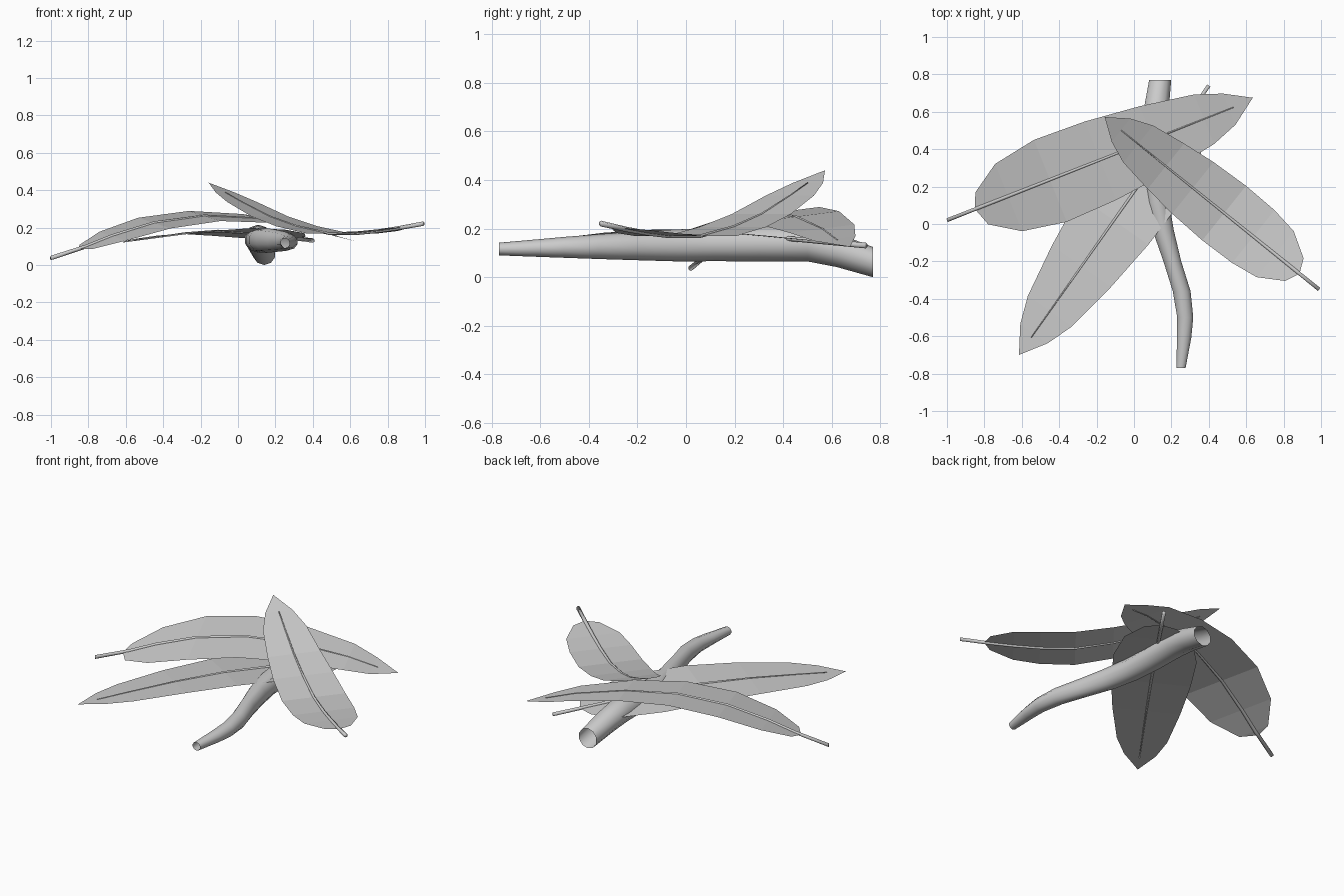
import bpy, bmesh
from math import cos, sin, pi
from mathutils import Vector

if "Cube" in bpy.data.objects:
    bpy.data.objects.remove(bpy.data.objects["Cube"])


def finish(bm, name, smooth):
    bmesh.ops.recalc_face_normals(bm, faces=bm.faces)
    me = bpy.data.meshes.new(name)
    bm.to_mesh(me)
    bm.free()
    for p in me.polygons:
        p.use_smooth = smooth
    ob = bpy.data.objects.new(name, me)
    bpy.context.collection.objects.link(ob)
    return ob


def tube(name, centres, radii, side, sides, capped):
    """Sweep a polygon along points; side is (half-width, half-height) axes."""
    bm = bmesh.new()
    across, up = side, Vector((0, 0, 1))
    rings = []
    for c, (rx, rz) in zip(centres, radii):
        rings.append([bm.verts.new(c + across * rx * cos(a) + up * rz * sin(a))
                      for a in (2 * pi * (i + 0.5) / sides for i in range(sides))])
    for a, b in zip(rings, rings[1:]):
        for i in range(sides):
            j = (i + 1) % sides
            bm.faces.new((a[i], a[j], b[j], b[i]))
    if capped:
        bm.faces.new(rings[0])
        bm.faces.new(rings[-1])
    return finish(bm, name, True)


def lerp(table, s):
    for (a, va), (b, vb) in zip(table, table[1:]):
        if s <= b:
            return va + (vb - va) * (s - a) / (b - a)
    return table[-1][1]


def leaf(name, tip, end, heights, widths, tilt, shift=0.0):
    """Blade sheet plus midrib; heights and widths are keyed by distance from the tip."""
    tip, end = Vector((*tip, 0)), Vector((*end, 0))
    length = (end - tip).length
    d = (end - tip) / length
    n = Vector((-d.y, d.x, 0))

    def at(s, w=0.0, dz=0.0):
        return tip + d * s + n * w + Vector((0, 0, lerp(heights, s) + w * tilt + dz))

    # blade
    bm = bmesh.new()
    rows = []
    for s, w in widths:
        rows.append([bm.verts.new(at(s))] if w == 0 else
                    [bm.verts.new(at(s, k * w + shift)) for k in (1, 0, -1)])
    for a, b in zip(rows, rows[1:]):
        for i in range(2):
            if len(a) == 1:
                bm.faces.new((a[0], b[i], b[i + 1]))
            elif len(b) == 1:
                bm.faces.new((a[i], b[0], a[i + 1]))
            else:
                bm.faces.new((a[i], b[i], b[i + 1], a[i + 1]))
    finish(bm, name + "_blade", False)

    # midrib and stalk
    stations = [0.115] + [s for s, w in widths if 0.2 < s and w > 0] + [length]
    pts = [at(s, shift * (1 - s / length)) for s in stations]
    rad = [(0.002 + 0.01 * s / length,) * 2 for s in stations]
    tube(name + "_midrib", pts, rad, n, 6, True)


# woody stem: x, y, z, half-width, half-height
STEM = [(.140, .77, .062, .062, .062), (.120, .62, .112, .070, .070),
        (.108, .50, .140, .075, .075), (.112, .30, .137, .072, .072),
        (.125, .12, .134, .066, .068), (.155, -.03, .131, .060, .066),
        (.205, -.20, .129, .050, .059), (.255, -.36, .126, .050, .051),
        (.274, -.50, .123, .045, .043), (.268, -.61, .120, .040, .036),
        (.251, -.77, .116, .026, .026)]
tube("stem", [Vector(p[:3]) for p in STEM], [p[3:] for p in STEM],
     Vector((1, 0, 0)), 10, False)

# blade half-widths, shared by the two long leaves
LONG = [(0, 0), (.14, .09), (.285, .143), (.58, .193), (.88, .226),
        (1.17, .236), (1.41, .194), (1.565, .092), (1.60, 0)]
SHORT = [(0, 0), (.113, .08), (.23, .127), (.42, .156), (.605, .177),
         (.82, .187), (1.02, .181), (1.17, .158), (1.302, .078), (1.337, 0)]

leaf("right_leaf", (-.157, .572), (.99, -.35),
     [(0, .44), (.13, .38), (.37, .275), (.56, .215), (.83, .167),
      (1.07, .17), (1.33, .2), (1.48, .222)], SHORT, 0.0)
leaf("rear_leaf", (.635, .675), (-1.0, .02),
     [(0, .125), (.12, .155), (.3, .205), (.5, .243), (.75, .265), (.95, .262),
      (1.17, .225), (1.41, .155), (1.57, .095), (1.77, .035)], LONG, -0.12, 0.01)
leaf("front_leaf", (-.615, -.70), (.40, .74),
     [(0, .12), (.2, .14), (.5, .165), (.8, .183), (1.1, .177),
      (1.4, .157), (1.77, .13)], LONG, -0.07)
